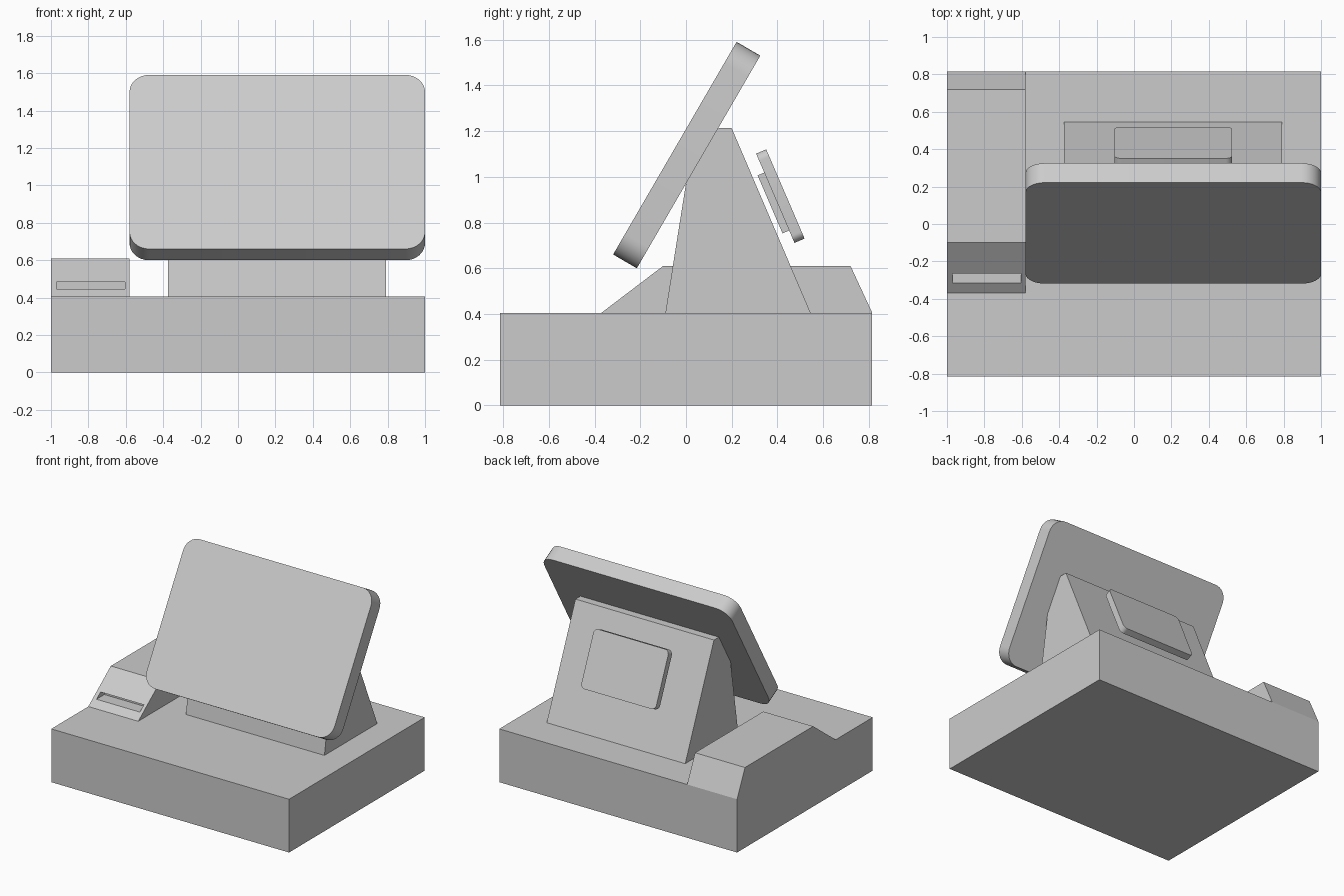
import bpy, bmesh, math
from mathutils import Vector

if "Cube" in bpy.data.objects:
    bpy.data.objects.remove(bpy.data.objects["Cube"])


def prism(name, pts, origin, u, v, depth):
    """Extrude a 2D outline lying in the u/v plane along u x v."""
    u, v, origin = Vector(u).normalized(), Vector(v).normalized(), Vector(origin)
    bm = bmesh.new()
    face = bm.faces.new([bm.verts.new(origin + u * a + v * b) for a, b in pts])
    new = bmesh.ops.extrude_face_region(bm, geom=[face])["geom"]
    bmesh.ops.translate(bm, vec=u.cross(v) * depth,
                        verts=[g for g in new if isinstance(g, bmesh.types.BMVert)])
    bmesh.ops.recalc_face_normals(bm, faces=bm.faces)
    mesh = bpy.data.meshes.new(name)
    bm.to_mesh(mesh)
    bm.free()
    ob = bpy.data.objects.new(name, mesh)
    bpy.context.collection.objects.link(ob)
    return ob


def side_profile(name, pts, x0, x1):
    """Extrude a (y, z) outline from x0 to x1."""
    return prism(name, pts, (x0, 0, 0), (0, 1, 0), (0, 0, 1), x1 - x0)


def rounded(w, h, r, steps=8):
    """Outline of a rounded rectangle centred on the origin."""
    pts = []
    for i, (sx, sy) in enumerate([(1, 1), (-1, 1), (-1, -1), (1, -1)]):
        for k in range(steps + 1):
            a = math.pi / 2 * (i + k / steps)
            pts.append((sx * (w / 2 - r) + r * math.cos(a),
                        sy * (h / 2 - r) + r * math.sin(a)))
    return pts


def smooth(ob):
    bpy.ops.object.select_all(action='DESELECT')
    ob.select_set(True)
    bpy.context.view_layer.objects.active = ob
    bpy.ops.object.shade_smooth_by_angle(angle=math.radians(30))


def box_outline(a0, a1, b0, b1):
    return [(a0, b0), (a1, b0), (a1, b1), (a0, b1)]


TOP = 0.405

# Cash drawer base
side_profile("drawer_base", box_outline(-0.815, 0.815, 0, TOP), -1, 1)

# Receipt printer housing with a paper slot cut into its sloping front
printer = side_profile("receipt_printer",
                       [(-0.37, TOP), (0.815, TOP), (0.72, 0.61), (-0.10, 0.61)], -1, -0.58)
cutter = side_profile("slot_cutter", box_outline(-0.5, -0.22, 0.447, 0.484), -0.97, -0.605)
cutter.hide_render = True
cutter.hide_set(True)
cut = printer.modifiers.new("paper_slot", 'BOOLEAN')
cut.object = cutter
cut.operation = 'DIFFERENCE'
cut.solver = 'EXACT'

# Wedge stand whose upper front edge lies against the screen
side_profile("screen_stand",
             [(-0.09, TOP), (0.545, TOP), (0.20, 1.213), (0.14, 1.213), (0.0, 0.972)],
             -0.375, 0.79)

# Main screen, leaning back; the outline is on its rear face and extrudes forward
lean = (0, 0.54, 0.93)
screen = prism("main_screen", rounded(1.58, 1.076, 0.105), (0.21, 0.055, 1.065),
               (1, 0, 0), lean, 0.12)
smooth(screen)

# Customer display on the sloping rear of the stand
rear_lean = (0, -0.395, 0.918)
prism("display_mount", box_outline(-0.2, 0.2, -0.138, 0.138), (0.21, 0.423, 0.903),
      (1, 0, 0), rear_lean, 0.06)
display = prism("customer_display", rounded(0.63, 0.425, 0.035), (0.21, 0.435, 0.925),
                (1, 0, 0), rear_lean, 0.048)
smooth(display)
